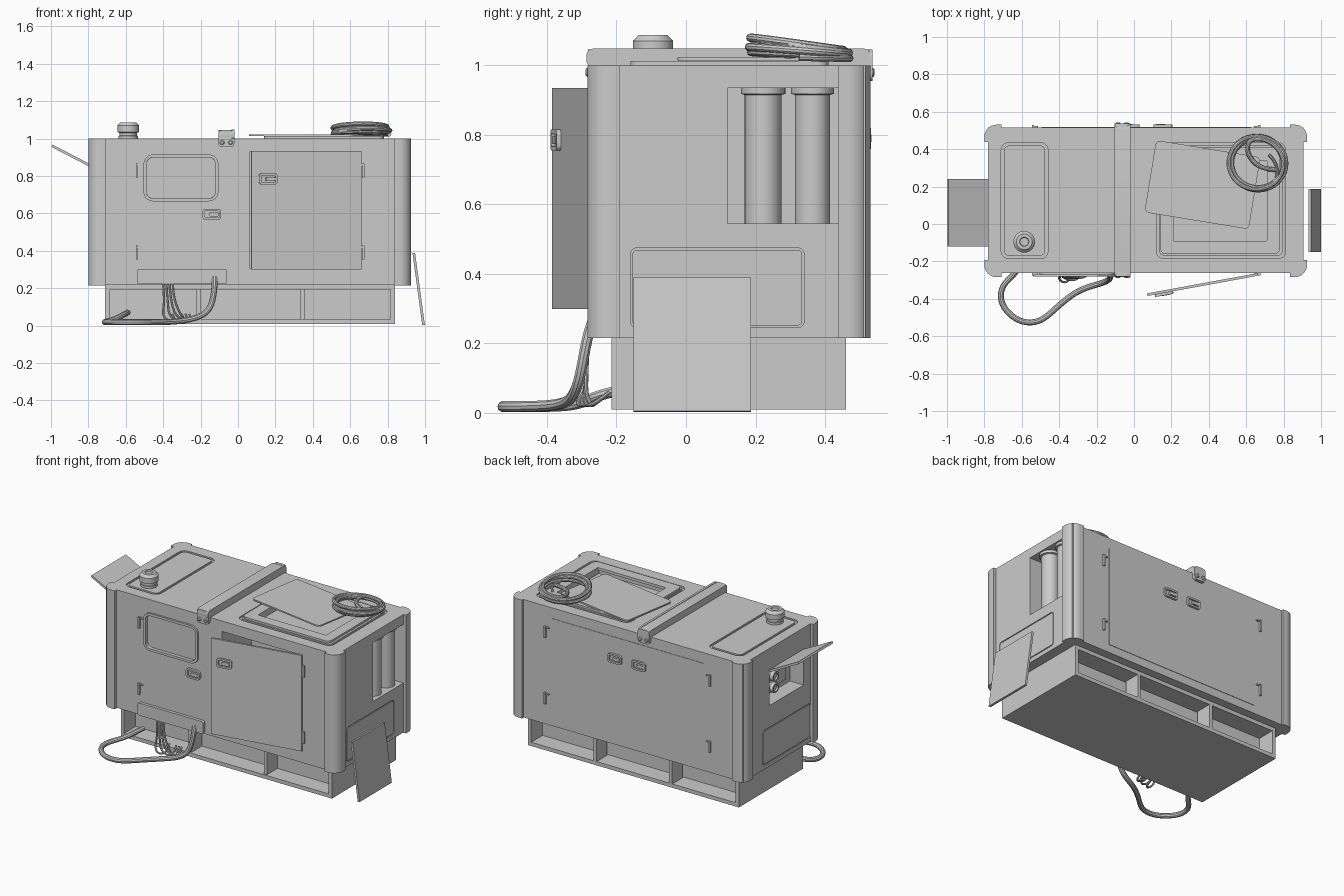
import bpy, bmesh, math
from mathutils import Vector as V

if "Cube" in bpy.data.objects:
    bpy.data.objects.remove(bpy.data.objects["Cube"])

X, Y, Z = V((1, 0, 0)), V((0, 1, 0)), V((0, 0, 1))


def make(name, bm):
    bmesh.ops.recalc_face_normals(bm, faces=bm.faces[:])
    me = bpy.data.meshes.new(name)
    bm.to_mesh(me)
    bm.free()
    ob = bpy.data.objects.new(name, me)
    bpy.context.collection.objects.link(ob)
    return ob


def plate(name, c, u, v, w, h, t, r=0.0, ring=0.0):
    """Rounded rectangle spanned by u, v and extruded by t along u x v; ring > 0 leaves a frame of that width."""
    c, n = V(c), u.cross(v)
    bm = bmesh.new()

    def loop(w, h, r, z):
        pts = []
        for k, (sx, sy) in enumerate([(1, 1), (-1, 1), (-1, -1), (1, -1)]):
            for i in range(7 if r else 1):
                a = (k + i / 6) * math.pi / 2
                p = (sx * (w / 2 - r) + r * math.cos(a), sy * (h / 2 - r) + r * math.sin(a))
                pts.append(bm.verts.new(c + u * p[0] + v * p[1] + n * z))
        return pts

    def bridge(a, b):
        for i in range(len(a)):
            j = (i + 1) % len(a)
            bm.faces.new((a[i], a[j], b[j], b[i]))

    lo, hi = loop(w, h, r, 0), loop(w, h, r, t)
    bridge(lo, hi)
    if ring:
        ri = max(r - ring, 0.004) if r else 0
        l2, h2 = loop(w - 2 * ring, h - 2 * ring, ri, 0), loop(w - 2 * ring, h - 2 * ring, ri, t)
        bridge(l2, h2)
        bridge(lo, l2)
        bridge(hi, h2)
    else:
        bm.faces.new(lo)
        bm.faces.new(hi)
    return make(name, bm)


def box(name, lo, hi):
    lo, hi = V(lo), V(hi)
    d = hi - lo
    return plate(name, ((lo.x + hi.x) / 2, (lo.y + hi.y) / 2, lo.z), X, Y, d.x, d.y, d.z)


def lathe(name, c, axis, profile, seg=28):
    """Spin a (radius, height) profile around an axis through c."""
    bm = bmesh.new()
    q = axis.to_track_quat('Z', 'Y')
    rings = [[bm.verts.new(V(c) + q @ V((r * math.cos(i * math.tau / seg), r * math.sin(i * math.tau / seg), h)))
              for i in range(seg)] for r, h in profile]
    for a, b in zip(rings, rings[1:]):
        for i in range(seg):
            bm.faces.new((a[i], a[(i + 1) % seg], b[(i + 1) % seg], b[i]))
    bm.faces.new(rings[0])
    bm.faces.new(rings[-1])
    return make(name, bm)


def tube(name, pts, r):
    cu = bpy.data.curves.new(name, 'CURVE')
    cu.dimensions, cu.bevel_depth, cu.bevel_resolution, cu.use_fill_caps = '3D', r, 3, True
    cu.resolution_u = 6
    s = cu.splines.new('NURBS')
    s.points.add(len(pts) - 1)
    for p, co in zip(s.points, pts):
        p.co = (*co, 1)
    s.order_u, s.use_endpoint_u = 4, True
    ob = bpy.data.objects.new(name, cu)
    bpy.context.collection.objects.link(ob)
    bpy.ops.object.select_all(action='DESELECT')
    ob.select_set(True)
    bpy.context.view_layer.objects.active = ob
    bpy.ops.object.convert(target='MESH')


def cut(ob, cutters):
    bpy.context.view_layer.objects.active = ob
    for c in cutters:
        m = ob.modifiers.new('cut', 'BOOLEAN')
        m.operation, m.solver, m.object = 'DIFFERENCE', 'EXACT', c
        bpy.ops.object.modifier_apply(modifier=m.name)
        bpy.data.objects.remove(c)


def handle(name, c, u, v):
    n = u.cross(v)
    plate(name + '_rim', c, u, v, 0.1, 0.06, 0.016, 0.016, ring=0.012)
    plate(name + '_back', c, u, v, 0.08, 0.04, 0.004)
    plate(name + '_grip', V(c) + u * 0.012, u, v, 0.05, 0.022, 0.018, 0.006)


# Main housing with openings and panel grooves
x0, x1, y0, y1, zb, zt = -0.78, 0.907, -0.262, 0.516, 0.217, 1.0
body = box('housing', (x0, y0, zb), (x1, y1, zt))
cut(body, [
    box('door_hole', (0.065, -0.3, 0.305), (0.655, 0.05, 0.93)),
    box('filter_hole', (0.75, 0.12, 0.545), (0.95, 0.44, 0.935)),
    box('gauge_hole', (-0.85, -0.12, 0.62), (-0.68, 0.24, 0.85)),
    plate('pane_hole', (-0.305, y0 + 0.012, 0.79), X, Z, 0.37, 0.22, 0.05, 0.04),
    plate('roof_groove', (-0.585, 0.125, zt - 0.01), X, Y, 0.25, 0.62, 0.03, 0.04, ring=0.016),
    plate('hatch_groove', (0.465, 0.125, zt - 0.01), X, Y, 0.69, 0.62, 0.03, 0.04, ring=0.016),
    plate('hatch_hole', (0.46, 0.125, zt - 0.03), X, Y, 0.5, 0.45, 0.06),
    plate('right_groove', (x1 - 0.005, 0.09, 0.36), Y, Z, 0.5, 0.23, 0.03, 0.02, ring=0.006),
    plate('left_groove', (x0 + 0.005, 0.06, 0.36), -Y, Z, 0.5, 0.23, 0.03, 0.02, ring=0.006),
])

# Rounded corner posts: one profile per corner, rounded only on the outside
for i, (px, sx) in enumerate([(-0.80, 1), (0.925, -1)]):
    for j, (py, sy) in enumerate([(-0.284, 1), (0.531, -1)]):
        bm = bmesh.new()
        R, L = 0.065, 0.092
        pts = [(L, 0), (L, 0.03), (0.03, L), (0, L)]
        pts += [(R - R * math.cos(a), R - R * math.sin(a)) for a in [k * math.pi / 16 for k in range(9)]]
        vs = [bm.verts.new((px + sx * a, py + sy * b, 0.215)) for a, b in pts]
        g = bmesh.ops.extrude_face_region(bm, geom=[bm.faces.new(vs)])
        for e in g['geom']:
            if isinstance(e, bmesh.types.BMVert):
                e.co.z = 1.0
        bm.faces.ensure_lookup_table()
        bm2 = bm
        if not any(abs(f.normal.z) > 0.9 and f.calc_center_median().z < 0.3 for f in bm.faces):
            bm2.faces.new([x for x in vs if x.is_valid])
        make(f'corner_post_{i}{j}', bm2)

# Base skid with open bays along both long sides
bx0, bx1, by0, by1 = -0.71, 0.84, -0.215, 0.46
box('base_core', (bx0, by0 + 0.12, 0.01), (bx1, by1 - 0.12, 0.217))
for s, (a, b) in {'front': (by0, by0 + 0.12), 'back': (by1 - 0.12, by1)}.items():
    plate(f'base_{s}_frame', ((bx0 + bx1) / 2, b, 0.1135), X, Z, bx1 - bx0, 0.207, 0.12, ring=0.025)
    for x in (-0.21, 0.345):
        box(f'base_{s}_divider', (x - 0.011, a + 0.01, 0.03), (x + 0.011, b, 0.195))

# Front window frame, handles, back door panels, hinges
plate('window_frame', (-0.305, y0, 0.79), X, Z, 0.4, 0.25, 0.012, 0.05, ring=0.016)
handle('left_door_handle', (-0.14, y0, 0.595), X, Z)
for x in (0.155, -0.02):
    handle('back_handle', (x, y1, 0.79), -X, Z)
plate('back_door_panel', (0.065, y1, 0.6), -X, Z, 1.12, 0.66, 0.003)
for u, y in ((X, y0), (-X, y1)):
    for x, s in ((-0.54, 1), (0.67, -1)):
        for z in (0.83, 0.39):
            plate('hinge_pin', (x, y, z), u, Z, 0.012, 0.075, 0.013)
            plate('hinge_leaf', (x + s * 0.015, y, z + 0.03), u, Z, 0.025, 0.008, 0.008)

# Open front door, swung on its right edge
hinge, free = V((0.66, -0.268, 0.617)), V((0.07, -0.376, 0.617))
u = (hinge - free).normalized()
n = u.cross(Z)
plate('front_door', (hinge + free) / 2 - n * 0.005, u, Z, (hinge - free).length, 0.636, 0.014)
handle('front_door_handle', free + u * 0.09 + n * 0.006 + Z * 0.168, u, Z)

# Roof strap with bolted ends
plate('roof_strap', (-0.02, 0.1225, 1.02), Y, Z, 0.81, 0.05, -0.085, 0.02)
plate('roof_strap_lip', (-0.02, 0.1225, 1.021), Y, Z, 0.818, 0.054, -0.015, 0.02)
for u, y, f in ((X, y0, 'front'), (-X, y1, 'back')):
    nn = u.cross(Z)
    plate(f'strap_{f}_tab', (-0.0625, y, 1.0), u, Z, 0.085, 0.09, 0.02, 0.02)
    for x in (-0.085, -0.04):
        lathe(f'strap_{f}_bolt', (x, y + nn.y * 0.018, 0.98), nn, [(0.013, 0), (0.013, 0.005), (0.008, 0.009)], 12)

# Filler cap on the roof
lathe('filler_cap', (-0.587, -0.095, 0.99), Z, [(0.052, 0), (0.052, 0.025), (0.047, 0.026), (0.047, 0.04),
      (0.058, 0.045), (0.058, 0.08), (0.042, 0.097), (0.025, 0.097), (0.022, 0.09)])

# Roof hatch frame and its loose lid
plate('hatch_frame', (0.46, 0.125, zt - 0.005), X, Y, 0.64, 0.57, 0.018, 0.03, ring=0.07)
a = math.radians(-9.3)
lu, lv = V((math.cos(a), math.sin(a), 0)), V((-math.sin(a), math.cos(a), 0))
plate('loose_lid', (0.366, 0.21, 1.014), lu, lv, 0.565, 0.39, 0.009, 0.025)

# Coiled cable lying on the roof
coil = []
for i in range(4 * 16 + 6):
    t = i / 16
    r = 0.148 + 0.01 * math.sin(t * 4.1)
    x, y = r * math.cos(t * math.tau), r * 0.95 * math.sin(t * math.tau)
    coil.append((0.66 + x, 0.325 + y, 1.024 + 0.0095 * t - (0.03 + 0.03 * t) * y))
coil += [(0.6, 0.36, 1.04), (0.68, 0.29, 1.03), (0.76, 0.29, 1.03)]
tube('cable_coil', coil, 0.012)
tube('coil_tail', [(0.76, 0.24, 1.03), (0.78, 0.32, 1.03), (0.72, 0.37, 1.03)], 0.008)

# Raised flap on the left end, with gauges in the opening below
fa, fb = V((-0.785, 0.06, 0.845)), V((-0.997, 0.06, 0.955))
d = (fa - fb).normalized()
plate('left_flap', (fa + fb) / 2, d, Y, (fa - fb).length, 0.36, 0.014)
for z in (0.795, 0.72):
    lathe('gauge', (-0.68, 0.185, z), -X, [(0.024, 0), (0.024, 0.085), (0.033, 0.085), (0.033, 0.11), (0.022, 0.11), (0.02, 0.1)], 20)
box('control_block', (-0.72, -0.02, 0.68), (-0.67, 0.09, 0.77))

# Cover leaning on the right end
ca, cb = V((0.933, 0.018, 0.387)), V((0.985, 0.018, 0.003))
plate('leaning_cover', (ca + cb) / 2, Y, (ca - cb).normalized(), 0.338, (ca - cb).length, 0.014)

# Twin filter canisters behind the right opening
for y, r in ((0.222, 0.053), (0.364, 0.051)):
    lathe('filter_canister', (0.835, y, 0.54), Z, [(r, 0), (r, 0.375), (r + 0.011, 0.378), (r + 0.011, 0.396)])

# Cable hood, heavy cable loop and thin hanging wires
plate('cable_hood', (-0.30, y0, 0.263), X, Z, 0.48, 0.082, 0.02, 0.012)
tube('heavy_cable', [(-0.125, -0.27, 0.26), (-0.125, -0.285, 0.22), (-0.13, -0.30, 0.12), (-0.18, -0.32, 0.05),
     (-0.30, -0.35, 0.022), (-0.42, -0.45, 0.018), (-0.50, -0.53, 0.018), (-0.62, -0.53, 0.018),
     (-0.72, -0.43, 0.018), (-0.71, -0.33, 0.02), (-0.65, -0.28, 0.035), (-0.61, -0.23, 0.06), (-0.59, -0.15, 0.07)], 0.016)
for i, ex in enumerate((-0.36, -0.31, -0.27, -0.29)):
    x = -0.40 + 0.017 * i
    tube(f'thin_wire_{i}', [(x, -0.265, 0.25), (x, -0.285, 0.2), (x + 0.01, -0.285, 0.12), (x - 0.01 + 0.02 * i, -0.29, 0.05),
         (ex, -0.33 + 0.02 * i, 0.02), (ex + 0.03, -0.27, 0.02), (ex + 0.01, -0.22, 0.06)], 0.006)

bpy.ops.object.select_all(action='SELECT')
bpy.context.view_layer.objects.active = body
bpy.ops.object.shade_smooth_by_angle(angle=math.radians(32))
